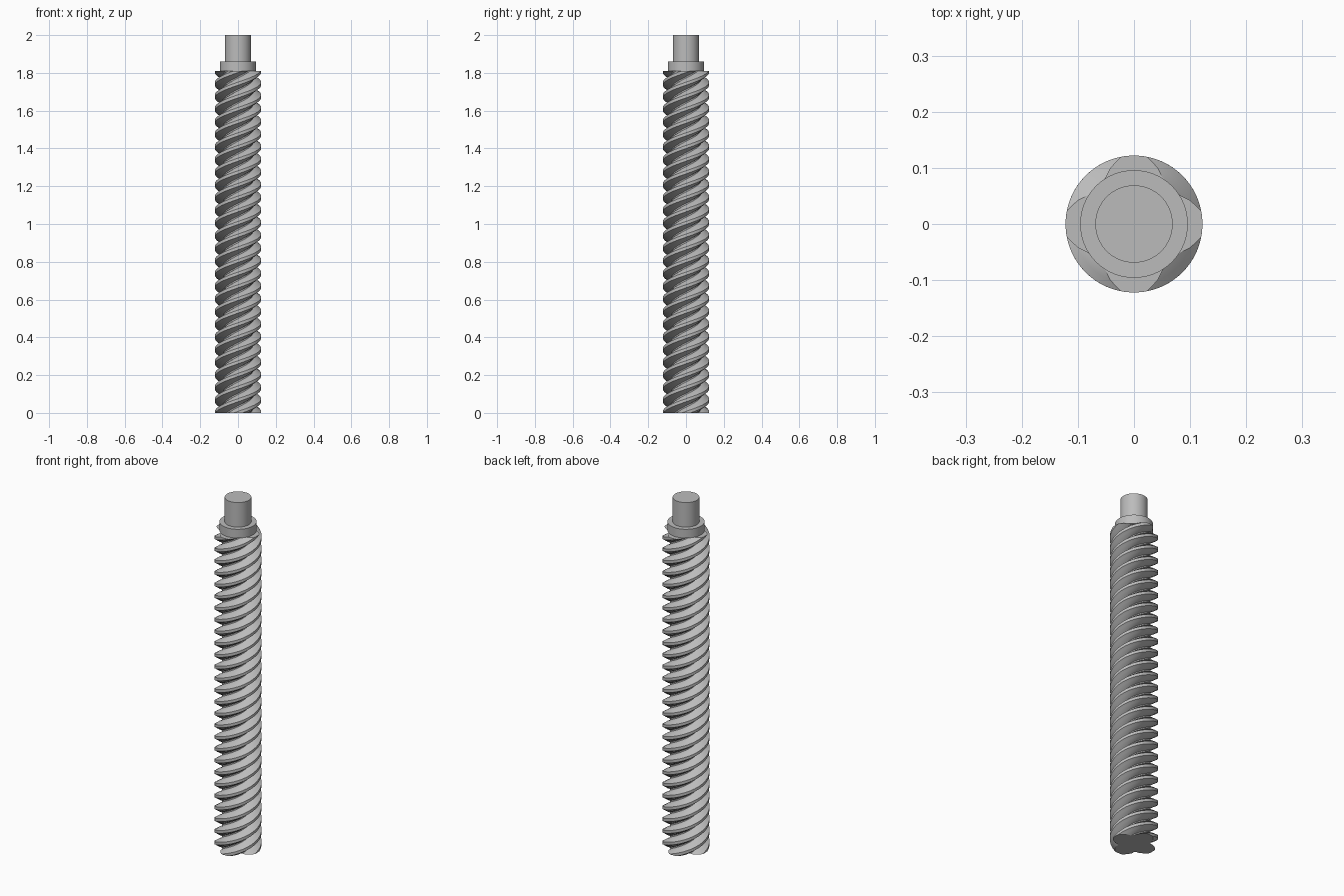
import bpy, bmesh, math

cube = bpy.data.objects.get("Cube")
if cube:
    bpy.data.objects.remove(cube)

steel = bpy.data.materials.new("steel_grey")
steel.use_nodes = True
GREY = (0.5, 0.5, 0.5, 1)
steel.diffuse_color = GREY
steel.node_tree.nodes["Principled BSDF"].inputs["Base Color"].default_value = GREY

STARTS = 4            # parallel threads
THREAD_TOP = 1.81
TURNS = 6.75          # right-handed
LAYERS = 432
CREST, ROOT = 0.122, 0.083


def finish(obj, angle=30):
    obj.data.materials.append(steel)
    bpy.ops.object.select_all(action='DESELECT')
    obj.select_set(True)
    bpy.context.view_layer.objects.active = obj
    bpy.ops.object.shade_smooth_by_angle(angle=math.radians(angle))


def cylinder(name, radius, bottom, top):
    bpy.ops.mesh.primitive_cylinder_add(vertices=64, radius=radius, depth=top - bottom,
                                        location=(0, 0, (bottom + top) / 2))
    obj = bpy.context.object
    obj.name = name
    finish(obj)


# One lobe of the thread section: angle from the crest centre, radius
lobe = [(-45, ROOT), (-40, ROOT), (-34, 0.095), (-22.5, 0.109), (-11, CREST), (-4, CREST),
        (4, CREST), (11, CREST), (22.5, 0.109), (34, 0.095), (40, ROOT)]
section = [(math.radians(a + 360 / STARTS * k), r) for k in range(STARTS) for a, r in lobe]

# Threaded shaft: the section swept upward with a steady twist
bm = bmesh.new()
rings = []
for i in range(LAYERS + 1):
    t = i / LAYERS
    twist = math.tau * TURNS * t
    rings.append([bm.verts.new((r * math.cos(a + twist), r * math.sin(a + twist), THREAD_TOP * t))
                  for a, r in section])
n = len(section)
for low, high in zip(rings, rings[1:]):
    for j in range(n):
        k = (j + 1) % n
        bm.faces.new((low[j], low[k], high[k], high[j]))
bm.faces.new(rings[0][::-1])
bm.faces.new(rings[-1])
mesh = bpy.data.meshes.new("threaded_shaft")
bm.to_mesh(mesh)
bm.free()
shaft = bpy.data.objects.new("threaded_shaft", mesh)
bpy.context.collection.objects.link(shaft)
finish(shaft, 20)

# Plain end: shoulder collar and journal
cylinder("shoulder_collar", 0.096, THREAD_TOP, 1.86)
cylinder("end_journal", 0.069, 1.86, 2.0)
